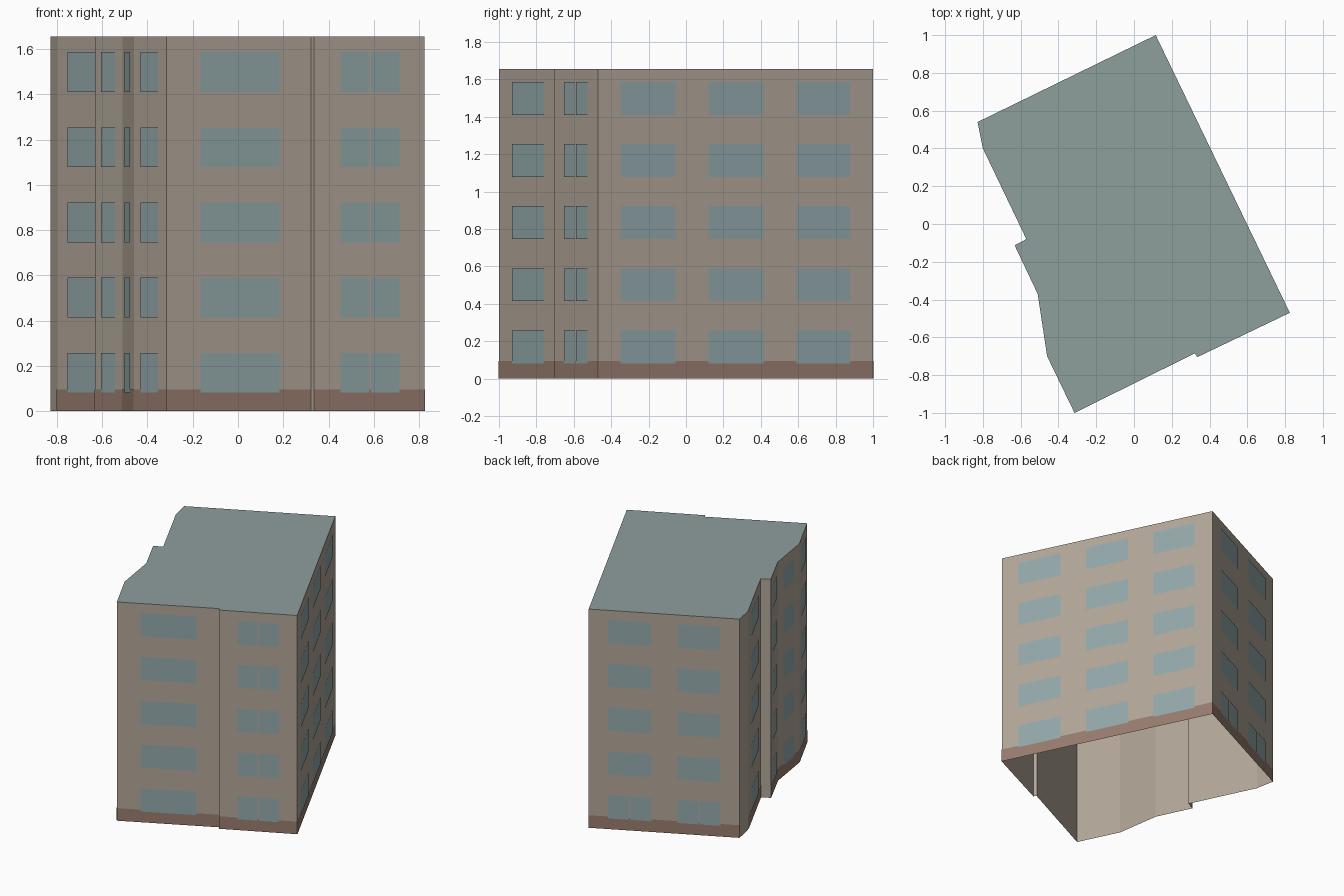
import bpy
import bmesh
from mathutils import Vector

cube = bpy.data.objects.get("Cube")
if cube:
    bpy.data.objects.remove(cube, do_unlink=True)


def make_material(name, rgb):
    mat = bpy.data.materials.new(name)
    mat.use_nodes = True
    color = (*rgb, 1.0)
    mat.diffuse_color = color
    mat.node_tree.nodes["Principled BSDF"].inputs["Base Color"].default_value = color
    return mat


WALL = make_material("beige wall", (0.44, 0.38, 0.31))
BASE = make_material("red brown base", (0.31, 0.20, 0.155))
GLASS = make_material("blue grey glass", (0.29, 0.39, 0.40))
ROOF = make_material("grey green roof", (0.27, 0.345, 0.335))

HEIGHT = 1.655
BASE_TOP = 0.095
FLOORS = 5
FLOOR_STEP = 0.332
SILL, WINDOW_HEIGHT = 0.082, 0.176

# Footprint, counterclockwise from the front corner
FOOTPRINT = [Vector(p) for p in (
    (-0.315, -1.0), (0.322, -0.685), (0.335, -0.705), (0.825, -0.47),
    (0.115, 1.0), (-0.828, 0.54), (-0.80, 0.40), (-0.57, -0.08),
    (-0.632, -0.113), (-0.51, -0.37), (-0.46, -0.70))]


def finish(name, bm, mat):
    mesh = bpy.data.meshes.new(name)
    bm.to_mesh(mesh)
    bm.free()
    mesh.materials.append(mat)
    obj = bpy.data.objects.new(name, mesh)
    bpy.context.collection.objects.link(obj)
    return obj


def side_point(side, t, z, out):
    """Point at fraction t along a wall, moved outward."""
    a, b = FOOTPRINT[side], FOOTPRINT[(side + 1) % len(FOOTPRINT)]
    d = (b - a).normalized()
    p = a.lerp(b, t) + Vector((d.y, -d.x)) * out
    return (p.x, p.y, z)


def add_panel(bm, side, t0, t1, z0, z1, out=0.0):
    corners = ((t0, z0), (t1, z0), (t1, z1), (t0, z1))
    return bm.faces.new([bm.verts.new(side_point(side, t, z, out)) for t, z in corners])


# Walls, open at the bottom
bm = bmesh.new()
for side in range(len(FOOTPRINT)):
    add_panel(bm, side, 0, 1, 0, HEIGHT)
bmesh.ops.remove_doubles(bm, verts=bm.verts, dist=0.0001)
finish("walls", bm, WALL)

# Flat roof
bm = bmesh.new()
bm.faces.new([bm.verts.new((p.x, p.y, HEIGHT)) for p in FOOTPRINT])
finish("roof", bm, ROOF)

# Painted base band on the main walls
bm = bmesh.new()
for side in (0, 2, 3, 4, 6, 8, 9, 10):
    add_panel(bm, side, 0, 1, 0, BASE_TOP, 0.002)
finish("base_band", bm, BASE)

# Windows: the spans along each wall, repeated on every floor
SPANS = {
    "front_main": (0, [(0.23, 0.78)]),
    "front_wing": (2, [(0.235, 0.495), (0.51, 0.77)]),
    "long_side": (3, [(0.08, 0.28), (0.40, 0.60), (0.72, 0.915)]),
    "back": (4, [(0.13, 0.415), (0.59, 0.875)]),
    "left_rear": (6, [(0.22, 0.78)]),
    "left_bay": (8, [(0.25, 0.76)]),
    "left_middle": (9, [(0.25, 0.72)]),
    "left_front": (10, [(0.22, 0.76)]),
}
for name, (side, spans) in SPANS.items():
    bm = bmesh.new()
    for floor in range(FLOORS):
        z = SILL + floor * FLOOR_STEP
        for t0, t1 in spans:
            # The ground floor windows at the back are split in two
            if name == "back" and floor == 0:
                mid = (t0 + t1) / 2
                parts = [(t0, mid - 0.005), (mid + 0.005, t1)]
            else:
                parts = [(t0, t1)]
            for a, b in parts:
                add_panel(bm, side, a, b, z, z + WINDOW_HEIGHT, 0.004)
    finish(name + "_windows", bm, GLASS)

# Slightly raised lower pane on the back wall
bm = bmesh.new()
pane = add_panel(bm, 4, 0.59, 0.875, 0.415, 0.475, 0.0)
ext = bmesh.ops.extrude_face_region(bm, geom=[pane])
moved = [v for v in ext["geom"] if isinstance(v, bmesh.types.BMVert)]
bmesh.ops.translate(bm, verts=moved, vec=pane.normal * 0.009)
bmesh.ops.recalc_face_normals(bm, faces=bm.faces)
finish("back_raised_pane", bm, GLASS)
